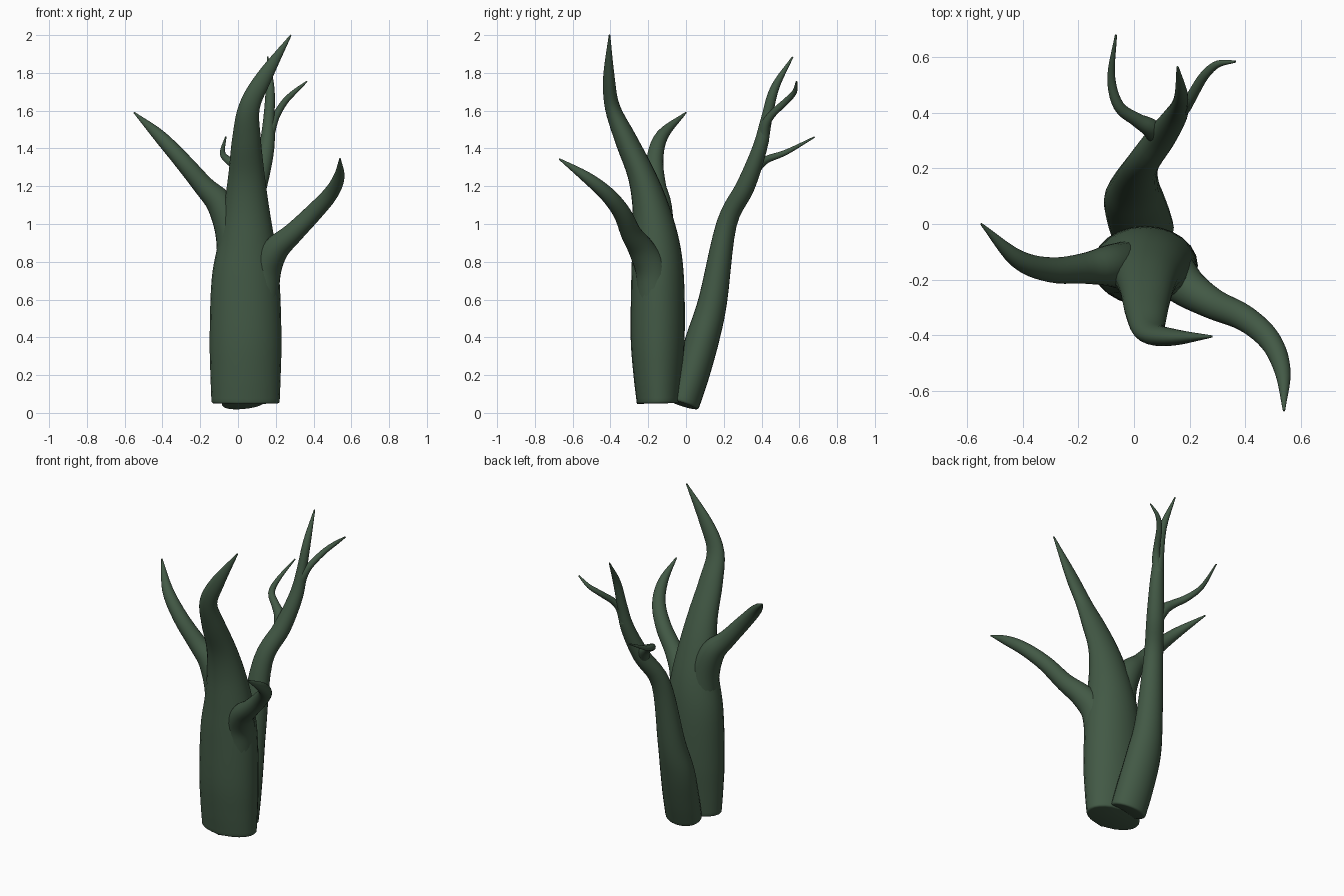
import bpy, bmesh, math
from mathutils import Vector

SIDES = 24
STEPS = 5

bark = bpy.data.materials.new("dark_green_bark")
bark.diffuse_color = (0.055, 0.10, 0.06, 1)


def spline(pts):
    """Catmull-Rom through (x, y, z, rx, ry) control points."""
    v = [Vector(p if len(p) == 5 else (*p, p[3])) for p in pts]
    v = [2 * v[0] - v[1]] + v + [2 * v[-1] - v[-2]]
    out = []
    for i in range(1, len(v) - 2):
        a, b, c, d = v[i - 1:i + 3]
        for k in range(STEPS):
            t = k / STEPS
            out.append(0.5 * (2 * b + (c - a) * t + (2 * a - 5 * b + 4 * c - d) * t ** 2
                              + (3 * b - a - 3 * c + d) * t ** 3))
    return out + [v[-2]]


def limb(name, pts, rounded_base=False):
    """Tapered tube swept along a smooth path, closed at both ends."""
    s = spline(pts)
    pos = [Vector(p[:3]) for p in s]
    rad = [(max(p[3], 0.003), max(p[4], 0.003)) for p in s]
    bm = bmesh.new()
    rings = []
    u = Vector((1, 0, 0))
    for i, p in enumerate(pos):
        t = (pos[min(i + 1, len(pos) - 1)] - pos[max(i - 1, 0)]).normalized()
        u = (u - t * u.dot(t)).normalized()
        w = t.cross(u)
        rings.append([bm.verts.new(p + u * rad[i][0] * math.cos(a) + w * rad[i][1] * math.sin(a))
                      for a in (2 * math.pi * k / SIDES for k in range(SIDES))])
    for a, b in zip(rings, rings[1:]):
        for k in range(SIDES):
            n = (k + 1) % SIDES
            bm.faces.new((a[k], a[n], b[n], b[k]))
    base = bm.faces.new(rings[0][::-1])
    bm.faces.new(rings[-1])
    if rounded_base:
        bmesh.ops.bevel(bm, geom=list(base.edges), offset=0.012, segments=3,
                        profile=0.5, affect='EDGES')
    me = bpy.data.meshes.new(name)
    bm.to_mesh(me)
    bm.free()
    me.materials.append(bark)
    ob = bpy.data.objects.new(name, me)
    bpy.context.collection.objects.link(ob)
    bpy.ops.object.select_all(action='DESELECT')
    ob.select_set(True)
    bpy.context.view_layer.objects.active = ob
    bpy.ops.object.shade_smooth_by_angle(angle=math.radians(50))
    return ob


# Thick trunk, running up into its bent leader
limb("thick_trunk", [
    (0.04, -0.145, 0.05, 0.18, 0.115), (0.04, -0.148, 0.2, 0.186, 0.13),
    (0.04, -0.15, 0.4, 0.19, 0.143), (0.04, -0.15, 0.7, 0.18, 0.14),
    (0.045, -0.16, 0.9, 0.15, 0.125), (0.045, -0.19, 1.1, 0.118, 0.095),
    (0.045, -0.24, 1.27, 0.095, 0.072), (0.045, -0.32, 1.45, 0.076, 0.058),
    (0.06, -0.39, 1.62, 0.056, 0.04), (0.14, -0.408, 1.78, 0.042, 0.03),
    (0.28, -0.405, 2.0, 0.004, 0.004)], True)

# Side branches of the thick trunk, starting inside it so they flow out
limb("left_branch", [
    (-0.01, -0.15, 0.72, 0.1), (-0.03, -0.15, 0.94, 0.088), (-0.09, -0.15, 1.1, 0.074),
    (-0.18, -0.16, 1.2, 0.055), (-0.3, -0.165, 1.34, 0.045), (-0.42, -0.125, 1.47, 0.033),
    (-0.55, 0.0, 1.59, 0.004)])
limb("right_branch", [
    (0.115, -0.16, 0.58, 0.1), (0.14, -0.18, 0.75, 0.088), (0.2, -0.235, 0.865, 0.07),
    (0.29, -0.29, 0.95, 0.055), (0.4, -0.34, 1.06, 0.047), (0.49, -0.42, 1.16, 0.04),
    (0.535, -0.53, 1.25, 0.029), (0.54, -0.672, 1.345, 0.004)])

# Slender leaning trunk at the back
limb("slender_trunk", [
    (0.03, -0.02, 0.045, 0.115, 0.09), (0.015, 0.03, 0.2, 0.115, 0.092),
    (0.0, 0.09, 0.4, 0.108, 0.088), (0.005, 0.143, 0.6, 0.085, 0.076),
    (0.03, 0.215, 1.0, 0.06, 0.054), (0.1, 0.315, 1.2, 0.053, 0.05),
    (0.15, 0.39, 1.4, 0.042, 0.039), (0.163, 0.425, 1.55, 0.03, 0.03),
    (0.17, 0.47, 1.72, 0.023, 0.023), (0.157, 0.565, 1.885, 0.004, 0.004)], True)

# Twigs of the slender trunk
limb("left_twig", [
    (0.09, 0.305, 1.17, 0.035), (0.06, 0.345, 1.25, 0.034), (0.01, 0.375, 1.295, 0.025),
    (-0.055, 0.425, 1.34, 0.02), (-0.082, 0.53, 1.38, 0.014), (-0.065, 0.68, 1.46, 0.004)])
limb("right_twig", [
    (0.158, 0.41, 1.44, 0.03), (0.18, 0.42, 1.52, 0.025), (0.205, 0.455, 1.58, 0.02),
    (0.25, 0.53, 1.65, 0.017), (0.3, 0.575, 1.7, 0.013), (0.365, 0.585, 1.755, 0.004)])
